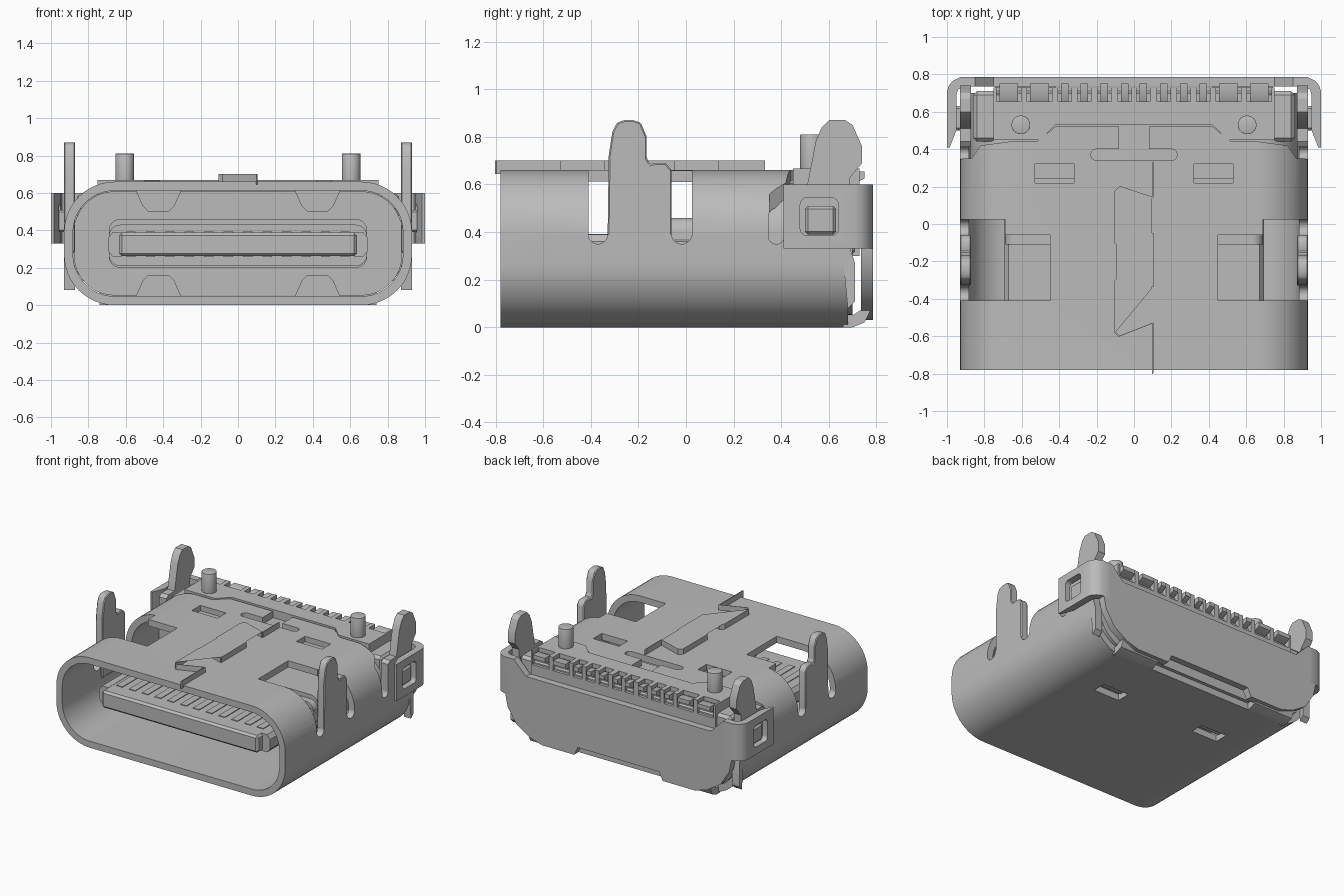
import bpy, bmesh, math
from mathutils import Vector

if "Cube" in bpy.data.objects:
    bpy.data.objects.remove(bpy.data.objects["Cube"])

metal = bpy.data.materials.new("plain grey")
metal.use_nodes = True
grey = (0.5, 0.5, 0.5, 1)
metal.diffuse_color = grey
metal.node_tree.nodes["Principled BSDF"].inputs["Base Color"].default_value = grey


def prism(name, pts, axis, lo, hi):
    """Extrude a 2D outline along an axis."""
    place = {"x": lambda a, b, t: (t, a, b),
             "y": lambda a, b, t: (a, t, b),
             "z": lambda a, b, t: (a, b, t)}[axis]
    bm = bmesh.new()
    low = [bm.verts.new(place(a, b, lo)) for a, b in pts]
    high = [bm.verts.new(place(a, b, hi)) for a, b in pts]
    bm.faces.new(low)
    bm.faces.new(high[::-1])
    n = len(pts)
    for i in range(n):
        j = (i + 1) % n
        bm.faces.new((low[j], low[i], high[i], high[j]))
    bmesh.ops.recalc_face_normals(bm, faces=bm.faces)
    mesh = bpy.data.meshes.new(name)
    bm.to_mesh(mesh)
    bm.free()
    ob = bpy.data.objects.new(name, mesh)
    bpy.context.collection.objects.link(ob)
    mesh.materials.append(metal)
    return ob


def rounded(a0, a1, b0, b1, r, steps=8):
    """Outline of a rounded rectangle."""
    corners = [(a1 - r, b1 - r), (a0 + r, b1 - r), (a0 + r, b0 + r), (a1 - r, b0 + r)]
    return [(ca + r * math.cos((k + i / steps) * math.pi / 2),
             cb + r * math.sin((k + i / steps) * math.pi / 2))
            for k, (ca, cb) in enumerate(corners) for i in range(steps + 1)]


def box(name, x0, x1, y0, y1, z0, z1):
    x0, x1 = sorted((x0, x1))
    return prism(name, [(x0, y0), (x1, y0), (x1, y1), (x0, y1)], "z", z0, z1)


def select(ob):
    bpy.ops.object.select_all(action="DESELECT")
    ob.select_set(True)
    bpy.context.view_layer.objects.active = ob


def cut(ob, *cutters):
    for c in cutters:
        select(ob)
        m = ob.modifiers.new("cut", "BOOLEAN")
        m.operation, m.solver, m.object = "DIFFERENCE", "EXACT", c
        bpy.ops.object.modifier_apply(modifier=m.name)
        bpy.data.objects.remove(c)


def bevel(ob, width, segments=1):
    select(ob)
    m = ob.modifiers.new("bevel", "BEVEL")
    m.width, m.segments, m.limit_method = width, segments, "ANGLE"
    bpy.ops.object.modifier_apply(modifier=m.name)


def flip(pts, s):
    return [(s * a, b) for a, b in pts]


def mirrored(half):
    return half + [(-a, b) for a, b in half[::-1]]


# outer shell: a tube with side windows and a trimmed rear top
shell = prism("shell", rounded(-.93, .93, 0, .66, .27, 12), "y", -.78, .68)
cut(shell, prism("bore", rounded(-.882, .882, .048, .612, .222, 12), "y", -.9, .9))
for s in (-1, 1):
    cut(shell,
        box("window", .45 * s, .70 * s, -.41, -.06, .5, .8),
        box("side_window", .69 * s, 1.1 * s, -.41, .025, .39, .8))
    for y, r in ((-.37, .04), (-.018, .043), (.38, .033)):
        ends = sorted((.75 * s, 1.1 * s))
        cut(shell, prism("slot", rounded(y - r, y + r, .35, .5, r * .99), "x", *ends))
    for z in (-.1, .5):
        cut(shell, box("spring_hole", .32 * s, .53 * s, .22, .32, z, z + .25))
rear = mirrored([(1.1, .35), (.87, .35), (.82, .42), (.67, .44), (.52, .44), (.42, .52)])
cut(shell, prism("rear_trim", rear + [(-1.1, .9), (1.1, .9)], "z", .39, .9),
    prism("latch_slot", rounded(-.23, .23, .34, .40, .029), "z", .55, .8),
    box("latch_gap", -.08, .08, .39, .60, .55, .8))

# dovetail seam on the top
seam = [(.1, .33), (.1, .14), (-.08, .2), (-.1, .18), (-.1, -.1), (-.08, -.11),
        (.1, -.05), (.1, -.34), (-.08, -.28), (-.1, -.3), (-.1, -.58),
        (-.08, -.6), (.1, -.53), (.1, -.8)]
g = .003
groove = [(x - g, y - g) for x, y in seam] + [(x + g, y + g) for x, y in seam[::-1]]
cut(shell, prism("seam", groove, "z", .645, .7))

# insulating housing behind the cavity, with the terminal block
housing = prism("housing", rounded(-.878, .878, .052, .608, .218, 12), "y", .34, .70)
shoulder = box("housing_shoulder", -.86, .86, .44, .71, .3, .60)
bevel(shoulder, .02)
block = prism("terminal_block", mirrored([(.75, .73), (.75, .45), (.5, .45), (.42, .53)]),
              "z", .3, .668)

# solder tails sitting in slots at the rear of the block
half_tails = [(.05, .06), (.16, .06), (.265, .06), (.37, .06), (.505, .12), (.67, .12)]
for x, w in [(s * x, w) for s in (-1, 1) for x, w in half_tails]:
    cut(block, box("tail_slot", x - w / 2 - .006, x + w / 2 + .006, .655, .8, .57, .8))
    tail = prism("solder_tail", [(.64, .60), (.64, .63), (.69, .655), (.75, .655),
                                 (.75, .625), (.70, .60)], "x", x - w / 2 + .01, x + w / 2 - .01)

# tongue with thicker root and contact strips
tongue = box("tongue", -.635, .635, -.68, .36, .262, .388)
bevel(tongue, .015)
prism("tongue_root", rounded(-.69, .69, .2, .46, .06), "y", -.06, .36)
prism("root_slope", rounded(-.69, .69, .21, .43, .06), "y", -.11, -.05)
for s in (-1, 1):
    side = prism("tongue_side", flip([(.62, .26), (.67, .26), (.695, .29), (.695, .36),
                                      (.67, .39), (.62, .39)], s), "y", -.62, .36)
for i in range(12):
    x = (i - 5.5) * .104
    for z in (.257, .385):
        box("contact", x - .025, x + .025, -.56, -.05, z, z + .008)

# inward spring tabs under the four shell holes
for s in (-1, 1):
    tab = [(.30, .62), (.55, .62), (.51, .53), (.48, .50), (.37, .50), (.34, .53)]
    prism("upper_spring", flip(tab, s), "y", .24, .32)
    prism("lower_spring", flip([(x, .66 - z) for x, z in tab], s), "y", .24, .32)

# board legs, locating pegs and rear tabs on both sides
front_leg = [(-.33, .28), (-.33, .35), (-.325, .72), (-.31, .82), (-.29, .86), (-.26, .87),
             (-.22, .87), (-.19, .86), (-.165, .80), (-.165, .71), (-.15, .685),
             (-.13, .69), (-.085, .69), (-.06, .66), (-.06, .28)]
rear_leg = [(.413, .28), (.413, .58), (.44, .60), (.51, .60), (.545, .78), (.57, .84),
            (.60, .87), (.67, .87), (.70, .85), (.74, .76), (.74, .69), (.69, .63),
            (.69, .33), (.71, .27), (.71, .11), (.68, .08), (.66, .28)]
lip = [(.66, 0), (.70, 0), (.75, .02), (.775, .07), (.73, .07), (.70, .05), (.66, .05)]
wing = [(1, .41), (1, .71), (.99, .74), (.97, .765), (.93, .785), (.86, .785),
        (.86, .735), (.91, .735), (.94, .72), (.95, .69), (.95, .50), (.985, .41)]
for s in (-1, 1):
    x0, x1 = sorted((.872 * s, .93 * s))
    bevel(prism("front_leg", front_leg, "x", x0, x1), .006)
    prism("rear_leg", rear_leg, "x", x0, x1)
    prism("rear_lip", lip, "x", *sorted((.42 * s, .74 * s)))
    peg = prism("locating_peg", rounded(.605 * s - .05, .605 * s + .05, .48, .58, .0499),
                "z", .6, .81)
    bevel(peg, .014, 2)
    # wrapping wing of the rear cover, with its latch window
    arm = prism("cover_wing", flip(wing, s), "z", .33, .60)
    ends = sorted((.9 * s, 1.1 * s))
    cut(arm, prism("latch_window", rounded(.48, .64, .385, .545, .03), "x", *ends))
    latch = box("side_latch", .91 * s, .975 * s, .50, .63, .39, .51)
    bevel(latch, .012)

# rear cover plate
half = [(.33, .09), (.36, .03), (.62, .03), (.72, .06), (.83, .13), (.90, .24),
        (.92, .33), (.92, .60), (.85, .60), (.75, .50)]
prism("rear_cover", mirrored(half), "y", .735, .785)

for ob in bpy.context.collection.objects:
    if ob.type == "MESH" and metal.name in ob.data.materials:
        select(ob)
        bpy.ops.object.shade_smooth_by_angle(angle=math.radians(30))
